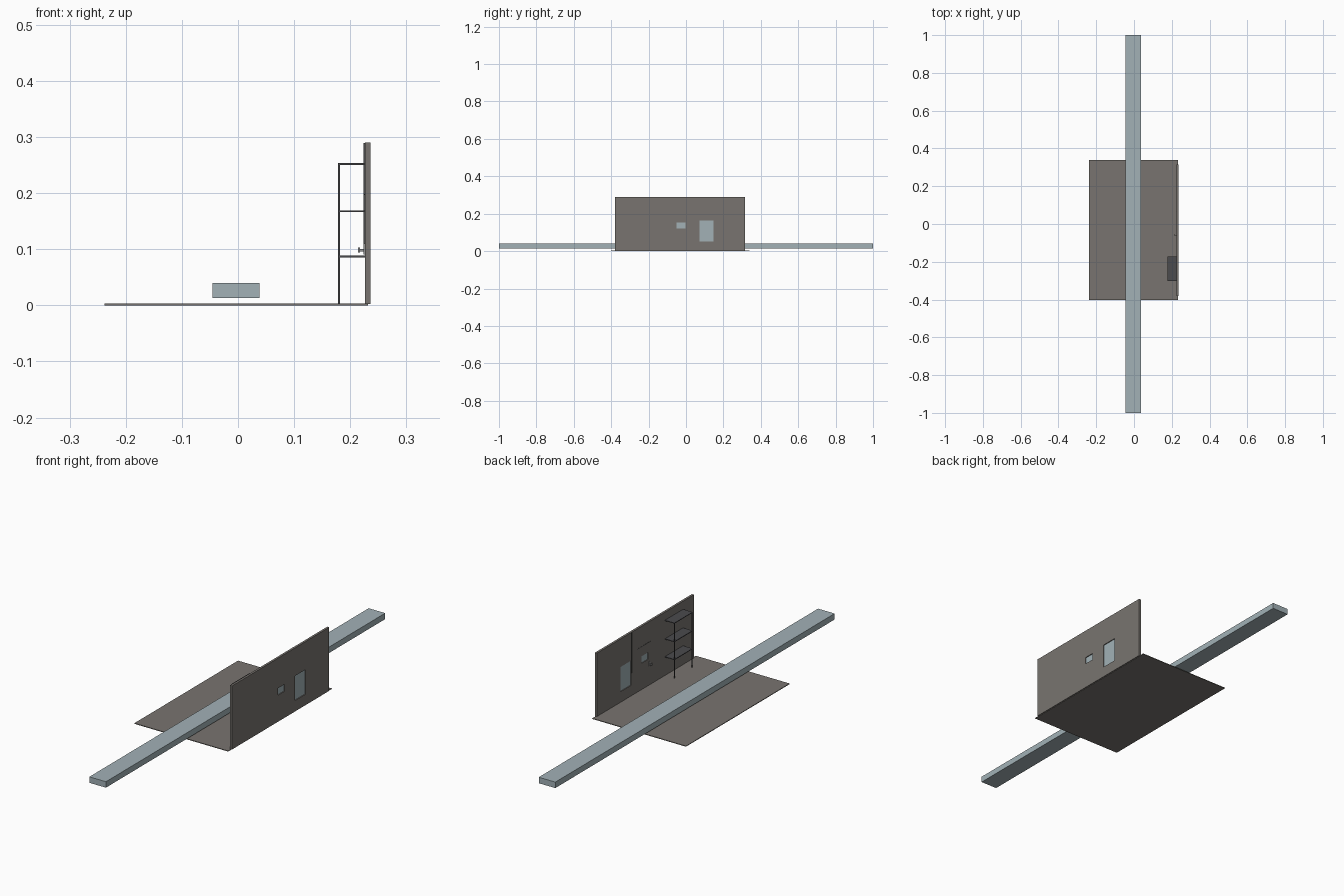
import bpy, bmesh, math
from mathutils import Vector

if "Cube" in bpy.data.objects:
    bpy.data.objects.remove(bpy.data.objects["Cube"])


def mat(name, rgb):
    m = bpy.data.materials.new(name)
    m.diffuse_color = (*rgb, 1)
    m.use_nodes = True
    m.node_tree.nodes["Principled BSDF"].inputs["Base Color"].default_value = m.diffuse_color
    return m


STONE = mat("warm grey", (0.19, 0.175, 0.16))
GLASS = mat("pale blue grey", (0.36, 0.44, 0.47))
IRON = mat("dark iron", (0.07, 0.07, 0.075))
METAL = mat("tap metal", (0.3, 0.3, 0.3))


def finish(bm, name, m):
    me = bpy.data.meshes.new(name)
    bm.to_mesh(me)
    bm.free()
    me.materials.append(m)
    o = bpy.data.objects.new(name, me)
    bpy.context.collection.objects.link(o)
    return o


def add_box(bm, x, y, z):
    r = bmesh.ops.create_cube(bm, size=1)
    for v in r["verts"]:
        v.co = Vector([(a + b) / 2 + c * (b - a) for (a, b), c in zip((x, y, z), v.co)])


def box(name, x, y, z, m):
    bm = bmesh.new()
    add_box(bm, x, y, z)
    return finish(bm, name, m)


# Floor slab and long beam running through
box("floor", (-0.238, 0.232), (-0.402, 0.34), (0, 0.003), STONE)
box("long_beam", (-0.045, 0.038), (-1, 1), (0.013, 0.04), GLASS)

# Wall built from a grid of cells, leaving two openings
WX = (0.226, 0.236)
openings = {"tall_window": ((0.072, 0.147), (0.051, 0.163)),
            "small_window": ((-0.052, -0.003), (0.122, 0.154))}
ys = sorted({-0.38, 0.316, *(e for o in openings.values() for e in o[0])})
zs = sorted({0.002, 0.29, *(e for o in openings.values() for e in o[1])})


def solid(i, j):
    if not (0 <= i < len(ys) - 1 and 0 <= j < len(zs) - 1):
        return False
    y, z = (ys[i] + ys[i + 1]) / 2, (zs[j] + zs[j + 1]) / 2
    return not any(a[0] < y < a[1] and b[0] < z < b[1] for a, b in openings.values())


bm = bmesh.new()
for i in range(len(ys) - 1):
    for j in range(len(zs) - 1):
        if solid(i, j):
            bm.faces.new([bm.verts.new((WX[0], ys[a], zs[b]))
                          for a, b in ((i, j), (i, j + 1), (i + 1, j + 1), (i + 1, j))])
bmesh.ops.remove_doubles(bm, verts=bm.verts[:], dist=1e-5)
r = bmesh.ops.extrude_face_region(bm, geom=bm.faces[:], use_keep_orig=True)
for v in r["geom"]:
    if isinstance(v, bmesh.types.BMVert):
        v.co.x = WX[1]
bmesh.ops.recalc_face_normals(bm, faces=bm.faces[:])
finish(bm, "wall", STONE)

# Window panes set back in the openings
for name, (y, z) in openings.items():
    box(name + "_pane", (0.229, 0.232), y, z, GLASS)

# Shelf rack: three boards on two front posts
bm = bmesh.new()
for z in (0.087, 0.168, 0.252):
    add_box(bm, (0.1785, 0.227), (-0.302, -0.172), (z - 0.0015, z + 0.0015))
finish(bm, "shelf_boards", IRON)
for k, y in enumerate((-0.3005, -0.1735)):
    box(f"shelf_post_{k}", (0.1785, 0.1815), (y - 0.0015, y + 0.0015), (0.002, 0.252), IRON)

# Thin pipe down the inside of the wall and a slim rail over the window
box("wall_pipe", (0.2235, 0.227), (0.066, 0.069), (0.107, 0.289), IRON)
box("window_rail", (0.225, 0.227), (-0.07, 0.03), (0.197, 0.1985), IRON)

# Small tap: back plate, spout and handle
bm = bmesh.new()
add_box(bm, (0.224, 0.227), (-0.064, -0.054), (0.091, 0.11))
add_box(bm, (0.216, 0.225), (-0.061, -0.057), (0.096, 0.1))
add_box(bm, (0.2135, 0.217), (-0.064, -0.054), (0.094, 0.103))
finish(bm, "tap", METAL)
